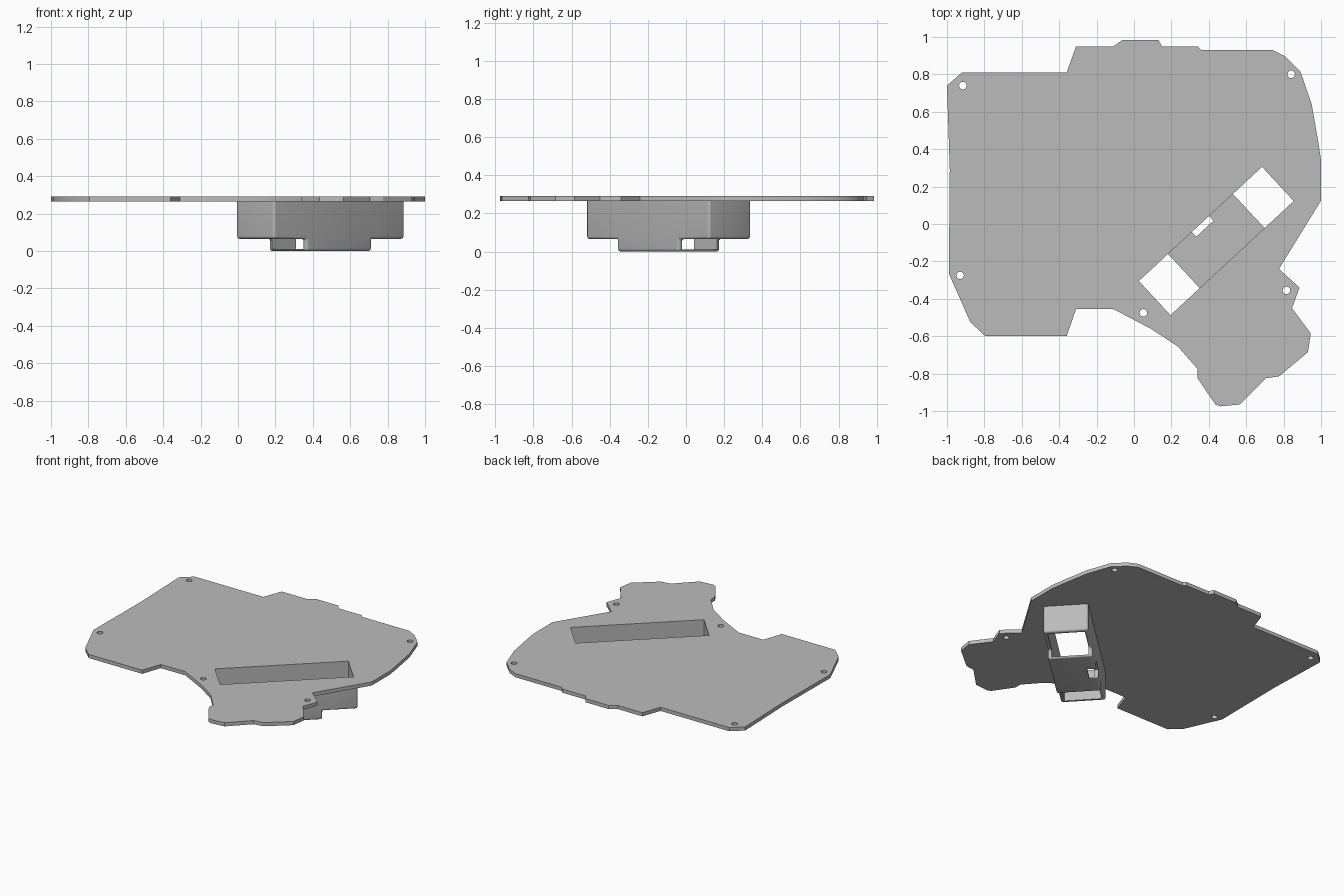
import bpy, bmesh, math
from mathutils import Matrix

if "Cube" in bpy.data.objects:
    bpy.data.objects.remove(bpy.data.objects["Cube"])

# Main dimensions
PLATE_LOW, PLATE_TOP = 0.264, 0.291
SLOT_LENGTH, SLOT_WIDTH = 0.449, 0.1245   # half sizes
WALL = 0.026
FLOOR, STEP, TRAY = 0.012, 0.065, 0.237
SLOT_FRAME = Matrix.Translation((0.44, -0.091, 0)) @ Matrix.Rotation(math.radians(42.8), 4, "Z")

grey = bpy.data.materials.new("plain grey")
grey.use_nodes = True
grey.diffuse_color = (0.5, 0.5, 0.5, 1)
grey.node_tree.nodes["Principled BSDF"].inputs["Base Color"].default_value = grey.diffuse_color


def make_object(name, bm, frame=Matrix()):
    bmesh.ops.recalc_face_normals(bm, faces=bm.faces)
    mesh = bpy.data.meshes.new(name)
    bm.to_mesh(mesh)
    bm.free()
    mesh.transform(frame)
    mesh.materials.append(grey)
    obj = bpy.data.objects.new(name, mesh)
    bpy.context.collection.objects.link(obj)
    return obj


def extrude_profile(points, offset):
    bm = bmesh.new()
    face = bm.faces.new([bm.verts.new(p) for p in points])
    grown = bmesh.ops.extrude_face_region(bm, geom=[face])
    moved = [v for v in grown["geom"] if isinstance(v, bmesh.types.BMVert)]
    bmesh.ops.translate(bm, verts=moved, vec=offset)
    # the starting face must stay as the far cap
    if not face.is_valid:
        bmesh.ops.holes_fill(bm, edges=bm.edges)
    return bm


def box_cutter(name, low, high):
    bm = bmesh.new()
    bmesh.ops.create_cube(bm, size=1)
    for v in bm.verts:
        v.co = [low[i] if v.co[i] < 0 else high[i] for i in range(3)]
    return make_object(name, bm, SLOT_FRAME)


def screw_cutter(x, y):
    bm = bmesh.new()
    bmesh.ops.create_cone(bm, cap_ends=True, segments=24, radius1=0.02, radius2=0.02, depth=0.2)
    return make_object("screw_hole_cutter", bm, Matrix.Translation((x, y, PLATE_TOP)))


def cut(obj, cutters):
    for cutter in cutters:
        cutter.hide_render = True
        mod = obj.modifiers.new("cut", "BOOLEAN")
        mod.operation = "DIFFERENCE"
        mod.solver = "EXACT"
        mod.object = cutter
    bpy.ops.object.select_all(action="DESELECT")
    obj.select_set(True)
    bpy.context.view_layer.objects.active = obj
    bpy.ops.object.convert(target="MESH")
    bpy.ops.object.shade_smooth_by_angle(angle=math.radians(30))


# Cover plate outline, clockwise from the rear right corner
outline = [
    (-1, .74), (-.92, .81), (-.36, .81), (-.31, .95), (-.11, .95), (-.06, .985),
    (.13, .985), (.15, .95), (.34, .95), (.36, .93), (.74, .93), (.81, .895),
    (.89, .815), (.95, .64), (.985, .44), (1, .34), (1, .125), (.775, -.24),
    (.885, -.34), (.845, -.45), (.945, -.585), (.93, -.685), (.775, -.815),
    (.705, -.825), (.565, -.965), (.46, -.975), (.435, -.965), (.34, -.825),
    (.34, -.775), (.235, -.655), (.09, -.56), (-.11, -.455), (-.31, -.455),
    (-.36, -.6), (-.795, -.6), (-.875, -.525), (-.99, -.265), (-.985, .29)]
plate = make_object("cover_plate", extrude_profile(
    [(x, y, PLATE_LOW) for x, y in outline], (0, 0, PLATE_TOP - PLATE_LOW)))

# Stepped housing with softened outer edges below the plate
half_long, half_wide = SLOT_LENGTH + WALL, SLOT_WIDTH + WALL
right_side = [(TRAY, 0), (TRAY, STEP), (half_long, STEP), (half_long, PLATE_LOW)]
profile = right_side + [(-u, z) for u, z in reversed(right_side)]
bm = extrude_profile([(u, -half_wide, z) for u, z in profile], (0, 2 * half_wide, 0))
soft = [e for e in bm.edges if min(v.co.z for v in e.verts) < PLATE_LOW - 0.01]
bmesh.ops.bevel(bm, geom=soft, offset=0.015, segments=4, profile=0.5, affect="EDGES")
housing = make_object("slot_housing", bm, SLOT_FRAME)

# Long cavity, which also opens the raised ends of the housing
cavity = box_cutter("cavity_cutter", (-SLOT_LENGTH, -SLOT_WIDTH, FLOOR), (SLOT_LENGTH, SLOT_WIDTH, 0.4))
# Small notch through the tray floor and its rear wall
notch = box_cutter("notch_cutter", (-0.063, 0.09, -0.1), (0.063, 0.2, STEP))
screws = [screw_cutter(x, y) for x, y in
          [(-.915, .74), (.84, .8), (-.93, -.275), (.05, -.475), (.815, -.355)]]

cut(plate, [cavity] + screws)
cut(housing, [cavity, notch])
for cutter in [cavity, notch] + screws:
    bpy.data.objects.remove(cutter)
